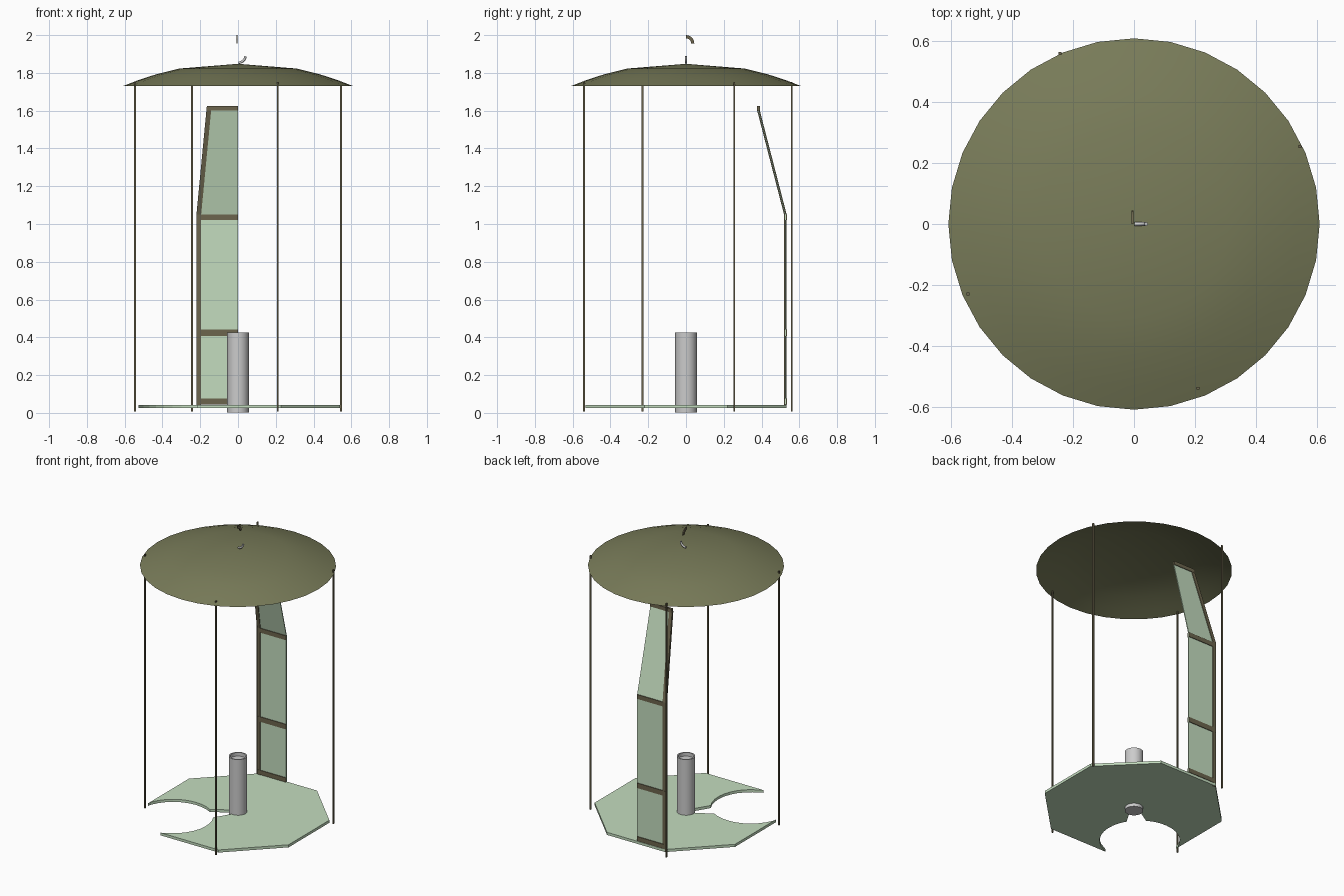
import bpy, bmesh, math
from mathutils import Vector

if "Cube" in bpy.data.objects:
    bpy.data.objects.remove(bpy.data.objects["Cube"])


def mat(name, rgb):
    m = bpy.data.materials.new(name)
    m.diffuse_color = (*rgb, 1)
    m.use_nodes = True
    m.node_tree.nodes["Principled BSDF"].inputs["Base Color"].default_value = m.diffuse_color
    return m


OLIVE = mat("olive", (0.19, 0.20, 0.10))
BROWN = mat("brown", (0.15, 0.13, 0.075))
GREEN = mat("pale_green", (0.55, 0.72, 0.52))


def finish(name, bm, material=None, smooth=False):
    bmesh.ops.recalc_face_normals(bm, faces=bm.faces)
    me = bpy.data.meshes.new(name)
    bm.to_mesh(me)
    bm.free()
    ob = bpy.data.objects.new(name, me)
    bpy.context.collection.objects.link(ob)
    if material:
        me.materials.append(material)
    if smooth:
        bpy.ops.object.select_all(action='DESELECT')
        ob.select_set(True)
        bpy.context.view_layer.objects.active = ob
        bpy.ops.object.shade_smooth_by_angle(angle=math.radians(35))
    return ob


def prism(name, outline, offset, material=None):
    """Extrude a closed 3D outline along an offset."""
    bm = bmesh.new()
    face = bm.faces.new([bm.verts.new(p) for p in outline])
    ext = bmesh.ops.extrude_face_region(bm, geom=[face], use_keep_orig=True)
    moved = [g for g in ext["geom"] if isinstance(g, bmesh.types.BMVert)]
    bmesh.ops.translate(bm, verts=moved, vec=Vector(offset))
    return finish(name, bm, material)


def lathe(name, profile, steps, material=None):
    """Spin an (r, z) profile around the z axis."""
    bm = bmesh.new()
    vs = [bm.verts.new((r, 0, z)) for r, z in profile]
    es = [bm.edges.new(p) for p in zip(vs, vs[1:])]
    bmesh.ops.spin(bm, geom=vs + es, cent=(0, 0, 0), axis=(0, 0, 1),
                   angle=2 * math.tau / 2, steps=steps)
    bmesh.ops.remove_doubles(bm, verts=bm.verts, dist=1e-4)
    return finish(name, bm, material, smooth=True)


# domed canopy, open underneath
lathe("canopy", [(0.61, 1.73), (0.535, 1.759), (0.435, 1.792),
                 (0.31, 1.823), (0, 1.848)], 32, OLIVE)

# central pedestal with recessed top
lathe("pedestal", [(0, 0.003), (0.057, 0.003), (0.057, 0.425), (0.049, 0.425),
                   (0.049, 0.40), (0, 0.40)], 32)

# canopy rods
for i, (x, y) in enumerate([(-0.545, -0.23), (0.21, -0.54), (0.545, 0.255), (-0.243, 0.56)]):
    s = 0.0045
    prism(f"rod_{i + 1}", [(x - s, y - s, 0.008), (x + s, y - s, 0.008),
                           (x + s, y + s, 0.008), (x - s, y + s, 0.008)],
          (0, 0, 1.744), BROWN)

# octagonal floor with round entrance bite running to the pedestal
R = 0.577
outline = [(0.006 + R * math.cos(a), R * math.sin(a))
           for a in (math.radians(-112.5 + 45 * k) for k in range(8))]
C, RB = -0.29, 0.25


def arc(a0, a1, n=9):
    angles = [math.radians(a0 + (a1 - a0) * i / n) for i in range(n + 1)]
    return [(C + RB * math.cos(a), C + RB * math.sin(a)) for a in angles]


outline += arc(158, 59)
outline += [(-0.02, 0.01), (0.01, -0.02)]
outline += arc(31, -68)
prism("floor", [(x, y, 0.025) for x, y in outline], (0, 0, 0.018), GREEN)


# wall half-panel: leans in above z = 1.05
def wall_y(z):
    return 0.52 if z <= 1.05 else 0.52 - 0.142 * min((z - 1.05) / 0.55, 1)


def left(z):
    return -0.22 if z <= 1.05 else -0.22 + 0.055 * (z - 1.05) / 0.575


def slab(name, z0, z1, width, inset, depth, material):
    x0, x1 = left(z0) + inset, left(z1) + inset
    r0, r1 = (x0 + width, x1 + width) if width else (0, 0)
    y0, y1 = wall_y(z0), wall_y(z1)
    out = 0.006 - depth / 2
    prism(name, [(x0, y0 + out, z0), (r0, y0 + out, z0), (r1, y1 + out, z1),
                 (x1, y1 + out, z1)], (0, depth, 0), material)


slab("lower_pane", 0.045, 0.425, 0, 0.02, 0.006, GREEN)
slab("middle_pane", 0.425, 1.05, 0, 0.02, 0.006, GREEN)
slab("upper_pane", 1.05, 1.6, 0, 0.02, 0.006, GREEN)
slab("lower_post", 0.025, 1.05, 0.025, 0, 0.014, BROWN)
slab("upper_post", 1.05, 1.6, 0.025, 0, 0.014, BROWN)
for nm, za, zb in [("bottom_rail", 0.045, 0.075), ("middle_rail", 0.408, 0.442),
                   ("upper_rail", 1.02, 1.05), ("top_rail", 1.6, 1.625)]:
    slab(nm, za, zb, 0, 0, 0.015, BROWN)

# curved grey hook on the canopy
curve = bpy.data.curves.new("canopy_hook", 'CURVE')
curve.dimensions = '3D'
curve.bevel_depth = 0.0065
curve.bevel_resolution = 2
curve.use_fill_caps = True
sp = curve.splines.new('POLY')
pts = [(math.sin(a) * 0.038, 1.892 - math.cos(a) * 0.038)
       for a in (math.radians(12 * i) for i in range(8))]
sp.points.add(len(pts) - 1)
for p, (x, z) in zip(sp.points, pts):
    p.co = (x + 0.002, 0, z, 1)
bpy.context.collection.objects.link(bpy.data.objects.new("canopy_hook", curve))

# flat quarter ring floating at the top
ring = [[(-0.009, r * math.sin(math.radians(15 * k)), 1.956 + r * math.cos(math.radians(15 * k)))
         for k in range(7)] for r in (0.044, 0.027)]
prism("hanging_hook", ring[0] + ring[1][::-1], (0.007, 0, 0), BROWN)
